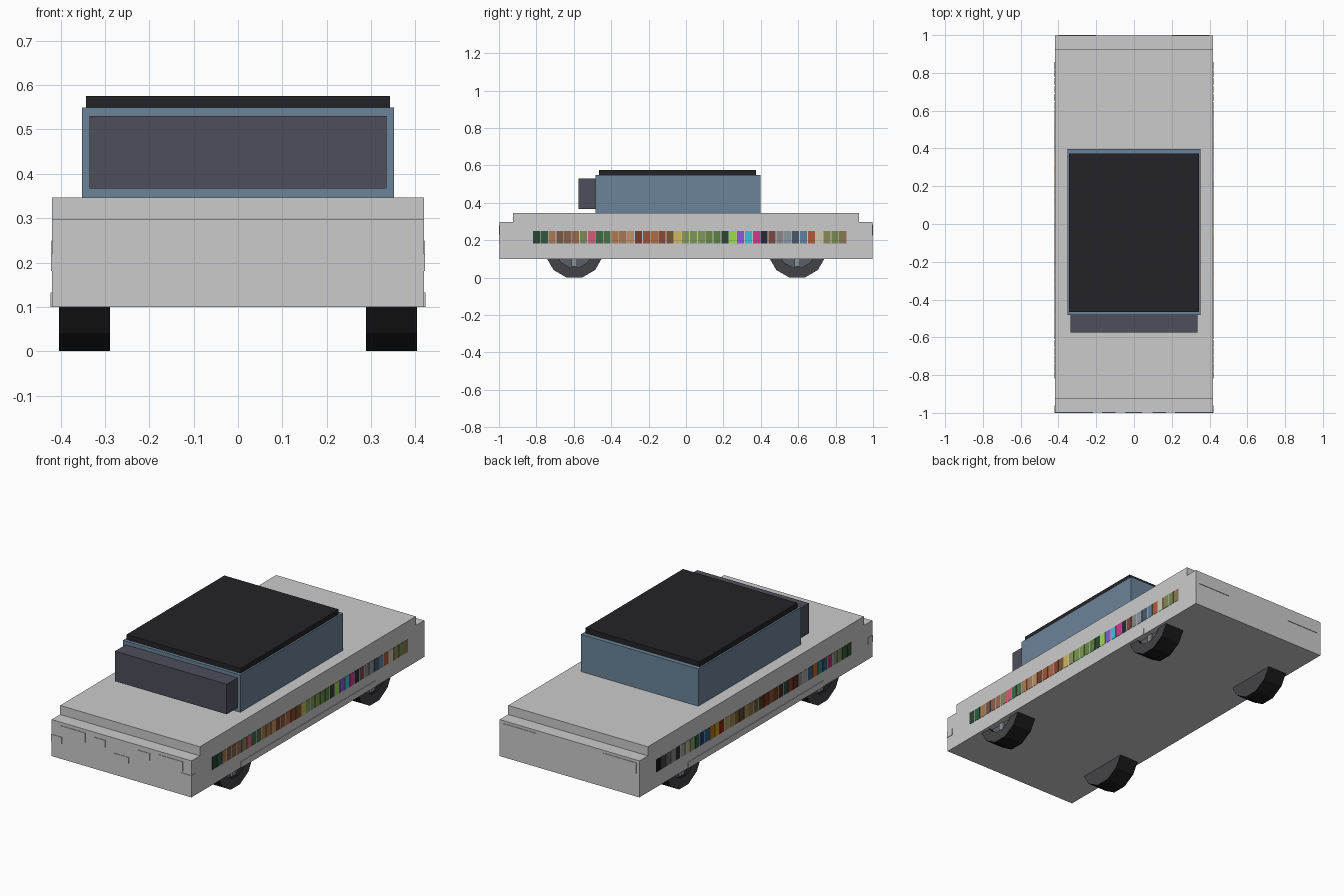
import bpy, bmesh, math
from mathutils import Matrix

if "Cube" in bpy.data.objects:
    bpy.data.objects.remove(bpy.data.objects["Cube"])


def material(hex_code):
    name = "colour_" + hex_code
    if name in bpy.data.materials:
        return bpy.data.materials[name]
    m = bpy.data.materials.new(name)
    srgb = [int(hex_code[i:i + 2], 16) / 255 for i in (0, 2, 4)]
    lin = [c / 12.92 if c < 0.04 else ((c + 0.055) / 1.055) ** 2.4 for c in srgb]
    m.diffuse_color = (*lin, 1)
    m.use_nodes = True
    m.node_tree.nodes["Principled BSDF"].inputs["Base Color"].default_value = m.diffuse_color
    return m


def finish(name, bm, colours=()):
    bmesh.ops.recalc_face_normals(bm, faces=bm.faces)
    me = bpy.data.meshes.new(name)
    bm.to_mesh(me)
    bm.free()
    for c in colours:
        me.materials.append(material(c))
    ob = bpy.data.objects.new(name, me)
    bpy.context.collection.objects.link(ob)
    return ob


def add_box(bm, x, y, z, slot=0):
    lo, hi = zip(x, y, z)
    mid = [(a + b) / 2 for a, b in zip(lo, hi)]
    size = [abs(b - a) for a, b in zip(lo, hi)]
    mat = Matrix.Translation(mid) @ Matrix.Diagonal((*size, 1))
    for v in bmesh.ops.create_cube(bm, size=1, matrix=mat)["verts"]:
        for f in v.link_faces:
            f.material_index = slot


def box(name, x, y, z, colour=None):
    bm = bmesh.new()
    add_box(bm, x, y, z)
    return finish(name, bm, [colour] if colour else [])


def mirrored_box(name, x, y, z):
    for side, s in (("left", -1), ("right", 1)):
        box(f"{name}_{side}", (s * x[0], s * x[1]), y, z)


# Body: stepped side profile extruded across the width
bm = bmesh.new()
profile = [(-0.997, 0.1), (0.997, 0.1), (0.997, 0.298), (0.925, 0.298),
           (0.925, 0.347), (-0.925, 0.347), (-0.925, 0.298), (-0.997, 0.298)]
face = bm.faces.new([bm.verts.new((-0.419, y, z)) for y, z in profile])
new = bmesh.ops.extrude_face_region(bm, geom=[face])["geom"]
bmesh.ops.translate(bm, vec=(0.838, 0, 0),
                    verts=[g for g in new if isinstance(g, bmesh.types.BMVert)])
finish("body", bm)

# Cabin, roof and windscreen block
box("cabin", (-0.352, 0.352), (-0.483, 0.397), (0.34, 0.549), "6b8499")
box("roof", (-0.343, 0.343), (-0.465, 0.373), (0.545, 0.576), "242428")
box("windscreen", (-0.335, 0.335), (-0.575, -0.47), (0.367, 0.53), "4d4e5a")

# Thin lamps, plate and sills
front, rear = (-1.0, -0.99), (0.99, 1.0)
mirrored_box("headlamp", (0.217, 0.367), front, (0.227, 0.28))
mirrored_box("grille_lamp", (0.098, 0.169), front, (0.233, 0.272))
mirrored_box("corner_lamp", (0.358, 0.421), (-1.0, -0.96), (0.181, 0.219))
mirrored_box("tail_lamp", (0.2, 0.4), rear, (0.225, 0.283))
box("number_plate", (-0.045, 0.043), front, (0.183, 0.217))
mirrored_box("sill", (0.40, 0.422), (-0.575, 0.58), (0.1, 0.133))

# Rows of coloured tiles along each side, listed front to back
RIGHT = """2a4535 2f5a42 a87a55 7a5a48 8a6048 9a6850 7f8a60 d06078 3f6a45 4a7048
b07a50 a87a58 c09068 7a3f2a 9a5535 b06a45 8a4a35 7a5535 d0b860 8a9a5a
7a9a50 7f9a55 6a8a45 5f8045 2f4530 9add4a 8a5add 40c0d8 d03a90 2a2a38
7a4a42 888888 8a98a0 4a5a6a 6080a0 b05a3a d0c8b0 8a8a58 7a8a50 8a7850""".split()
LEFT = """2f5035 3a6038 7a9060 8a8a80 b03060 2f5a7a 3a8090 c06a30 3a6080 a0a0a0
8a8a88 5a2a22 7a3a2a 2a4a38 402a20 6a3a20 8a5030 7a3020 4a3a20 6a5a38
8a7048 a08858 5a4a2a 7a6030 9a8048 b09860 a02018 c8981a b07818 2a5a90
203a60 2a5a48 8a9a60 c0b898 a0a090 303030 888888 666666 444444 15151a""".split()
for name, s, colours in (("tiles_right", 1, RIGHT), ("tiles_left", -1, LEFT)):
    bm = bmesh.new()
    for i, c in enumerate(colours):
        y = -0.819 + i * 0.042
        add_box(bm, (s * 0.41, s * 0.4205), (y, y + 0.038), (0.182, 0.25), i)
    finish(name, bm, colours)

# Wheels: twelve-sided lathe with a recessed spoked hub
N, R, HUB = 12, 0.157, 0.1
OUT, IN, REC = 0.403, 0.288, 0.385


def wheel(name, s, cy):
    bm = bmesh.new()
    rings = []
    for x, r in ((IN, R), (OUT, R), (OUT, HUB), (REC, HUB)):
        rings.append([bm.verts.new((s * x, cy + r * math.sin((i + 0.5) * math.tau / N),
                                    0.152 - r * math.cos((i + 0.5) * math.tau / N)))
                      for i in range(N)])
    for k in range(3):
        for i in range(N):
            j = (i + 1) % N
            f = bm.faces.new((rings[k][i], rings[k][j], rings[k + 1][j], rings[k + 1][i]))
            f.material_index = 1 if k == 1 else 0
    bm.faces.new(rings[0]).material_index = 1
    bm.faces.new(rings[3]).material_index = 2
    finish(name, bm, ["1a1a1c", "444448", "5a6068"])
    # Five spokes on the hub
    bm = bmesh.new()
    for k in range(5):
        part = bmesh.ops.create_cube(bm, size=1, matrix=Matrix.Translation((s * 0.388, 0, 0.046))
                                     @ Matrix.Diagonal((0.014, 0.03, 0.092, 1)))
        bmesh.ops.rotate(bm, verts=part["verts"], cent=(0, 0, 0),
                         matrix=Matrix.Rotation(math.pi + k * math.tau / 5, 3, 'X'))
    bmesh.ops.translate(bm, verts=bm.verts, vec=(0, cy, 0.152))
    finish(name + "_spokes", bm, ["8a929a"])


for end, cy in (("front", -0.597), ("rear", 0.594)):
    for side, s in (("left", -1), ("right", 1)):
        wheel(f"{end}_{side}_wheel", s, cy)
